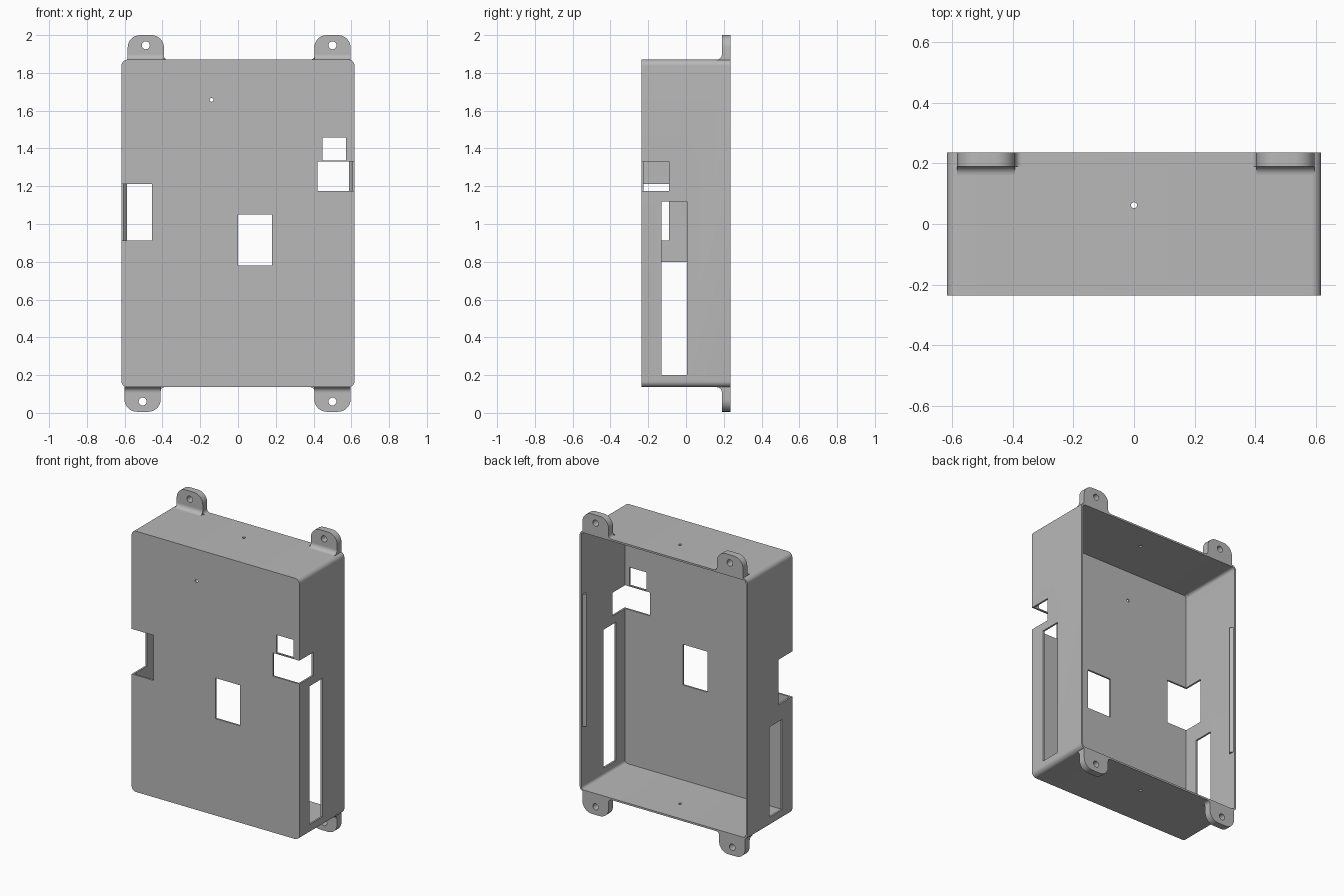
import bpy, bmesh
from math import sin, cos, pi

cube = bpy.data.objects.get("Cube")
if cube:
    bpy.data.objects.remove(cube, do_unlink=True)

grey = bpy.data.materials.new("plain grey")
grey.use_nodes = True
colour = (0.48, 0.48, 0.48, 1)
grey.diffuse_color = colour
grey.node_tree.nodes["Principled BSDF"].inputs["Base Color"].default_value = colour

PLACE = {"x": lambda u, v, t: (t, u, v),
         "y": lambda u, v, t: (u, t, v),
         "z": lambda u, v, t: (u, v, t)}


def arc(cu, cv, r, start, end, steps=8):
    angles = [start + (end - start) * i / steps for i in range(steps + 1)]
    return [(cu + r * cos(a), cv + r * sin(a)) for a in angles]


def rounded_rect(half_w, low, high, r):
    w = half_w - r
    return (arc(w, high - r, r, 0, pi / 2) + arc(-w, high - r, r, pi / 2, pi)
            + arc(-w, low + r, r, pi, 1.5 * pi) + arc(w, low + r, r, 1.5 * pi, 2 * pi))


def rect(u0, u1, v0, v1):
    return [(u0, v0), (u1, v0), (u1, v1), (u0, v1)]


def circle(u, v, r):
    return arc(u, v, r, 0, 2 * pi, 24)[:-1]


def prisms(name, parts):
    """Object made of extruded outlines: (axis, outline, start, end)."""
    bm = bmesh.new()
    for axis, outline, t0, t1 in parts:
        ends = [[bm.verts.new(PLACE[axis](u, v, t)) for u, v in outline] for t in (t0, t1)]
        bm.faces.new(ends[0])
        bm.faces.new(ends[1][::-1])
        n = len(outline)
        for i in range(n):
            j = (i + 1) % n
            bm.faces.new((ends[0][i], ends[1][i], ends[1][j], ends[0][j]))
    bmesh.ops.recalc_face_normals(bm, faces=bm.faces[:])
    mesh = bpy.data.meshes.new(name)
    bm.to_mesh(mesh)
    bm.free()
    mesh.materials.append(grey)
    obj = bpy.data.objects.new(name, mesh)
    bpy.context.collection.objects.link(obj)
    return obj


def activate(obj):
    bpy.ops.object.select_all(action="DESELECT")
    obj.select_set(True)
    bpy.context.view_layer.objects.active = obj


def cut(obj, parts):
    cutter = prisms("cutter", parts)
    cutter.hide_render = True
    mod = obj.modifiers.new("cut", "BOOLEAN")
    mod.operation = "DIFFERENCE"
    mod.solver = "EXACT"
    mod.object = cutter
    activate(obj)
    bpy.ops.object.modifier_apply(modifier=mod.name)
    bpy.data.objects.remove(cutter, do_unlink=True)


def smooth(obj):
    activate(obj)
    bpy.ops.object.shade_smooth_by_angle(angle=pi / 6)


# Overall box sizes
HALF_W, LOW, HIGH = 0.617, 0.136, 1.87
FRONT, BACK, WALL = -0.236, 0.236, 0.012

# Thin shell, open at the back
shell = prisms("case_shell", [("y", rounded_rect(HALF_W, LOW, HIGH, 0.032), FRONT, BACK)])
cut(shell, [("y", rounded_rect(HALF_W - WALL, LOW + WALL, HIGH - WALL, 0.02),
             FRONT + WALL, 0.3)])

# Windows, corner notches, side slots and pin holes
cut(shell, [
    ("y", rect(0, 0.18, 0.78, 1.05), -0.3, -0.2),
    ("y", rect(0.447, 0.572, 1.337, 1.457), -0.3, -0.2),
    ("y", rect(0.422, 0.7, 1.175, 1.33), -0.3, -0.09),
    ("y", rect(-0.7, -0.455, 0.912, 1.212), -0.3, -0.09),
    ("x", rect(-0.13, 0.005, 0.2, 1.12), 0.55, 0.7),
    ("x", rect(-0.13, 0.005, 0.2, 0.8), -0.7, -0.55),
    ("y", circle(-0.14, 1.657, 0.01), -0.3, -0.2),
    ("z", circle(0, 0.062, 0.01), 1.8, 1.9),
    ("z", circle(0, 0.062, 0.01), 0.1, 0.18),
])
smooth(shell)

# Snap ridges inside the side walls
for side, label in ((1, "left"), (-1, "right")):
    x = HALF_W - WALL
    profile = [(side * (x + 0.003), 0.19), (side * x, 0.19),
               (side * (x - 0.018), 0.208), (side * x, 0.226), (side * (x + 0.003), 0.226)]
    prisms(label + "_snap_ridge", [("z", profile, 0.56, 1.44)])

# Mounting tabs with filleted feet
TAB_W, TAB_H, TAB_R, TAB_FRONT, FILLET = 0.096, 0.13, 0.066, 0.19, 0.028
TABS = [("top_left", 0.5, 1), ("top_right", -0.488, 1),
        ("bottom_left", 0.5, -1), ("bottom_right", -0.505, -1)]
for label, cx, up in TABS:
    base = HIGH if up > 0 else LOW
    out = 1 if cx > 0 else -1
    w = TAB_W - TAB_R
    outline = ([(TAB_W, -0.006)]
               + arc(w, TAB_H - TAB_R, TAB_R, 0, pi / 2)
               + arc(-w, TAB_H - TAB_R, TAB_R, pi / 2, pi)
               + arc(-TAB_W - 0.02, 0.02, 0.02, 0, -pi / 2, 6)
               + [(-TAB_W - 0.02, -0.006)])
    tab = prisms(label + "_tab", [("y", [(cx + out * u, base + up * h) for u, h in outline],
                                   TAB_FRONT, BACK)])
    hole_z = base + up * 0.076
    cut(tab, [("y", circle(cx, hole_z, 0.021), 0.1, 0.3)])
    smooth(tab)

    foot = (arc(TAB_FRONT - FILLET, FILLET, FILLET, 0, -pi / 2)
            + [(TAB_FRONT - FILLET, -0.005), (TAB_FRONT + 0.005, -0.005),
               (TAB_FRONT + 0.005, FILLET)])
    fillet = prisms(label + "_tab_fillet",
                    [("x", [(y, base + up * h) for y, h in foot], cx - TAB_W, cx + TAB_W)])
    smooth(fillet)
